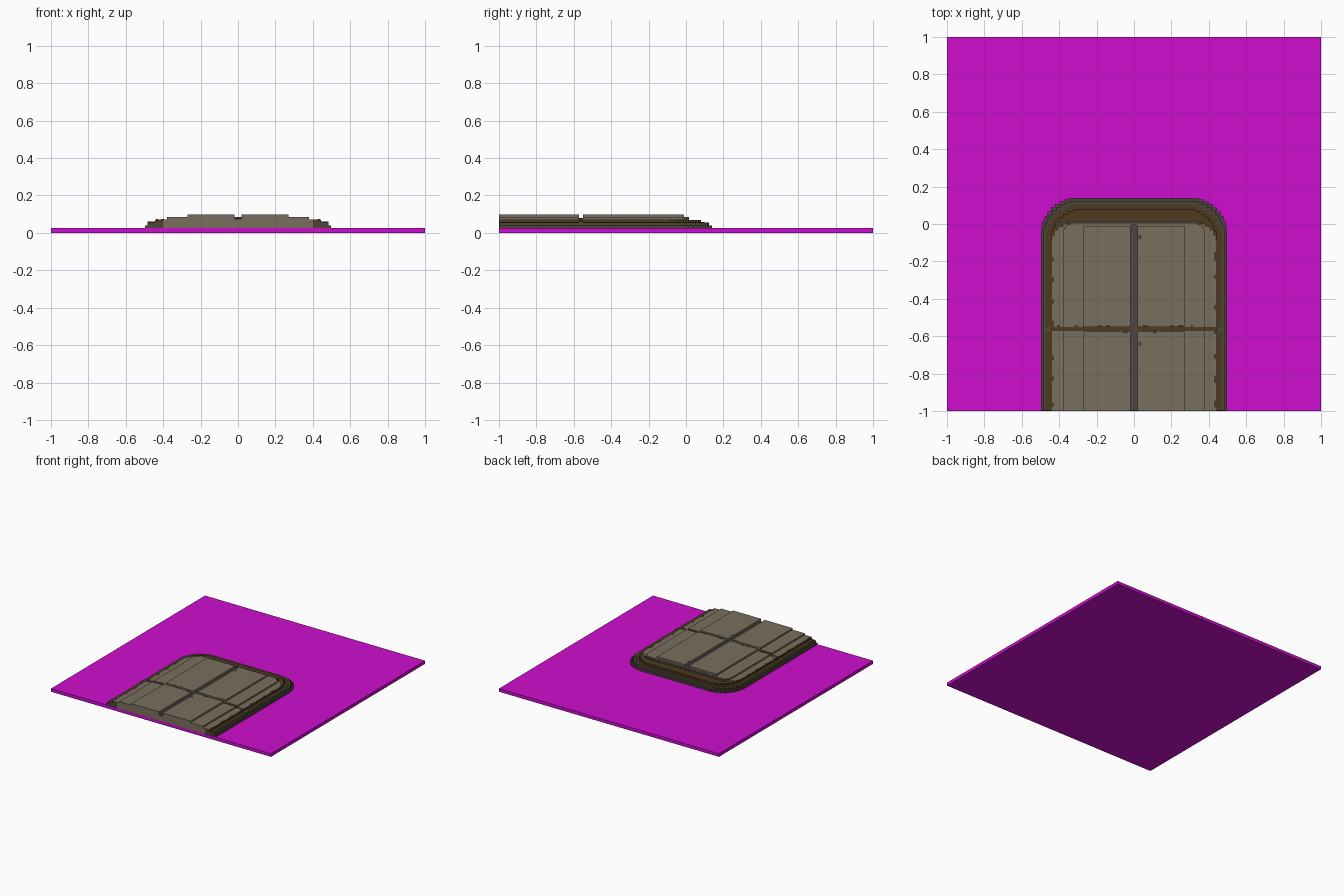
import bpy, bmesh, math, random

cube = bpy.data.objects.get("Cube")
if cube:
    bpy.data.objects.remove(cube, do_unlink=True)


def material(name, rgb):
    m = bpy.data.materials.new(name)
    m.diffuse_color = (*rgb, 1)
    m.use_nodes = True
    m.node_tree.nodes["Principled BSDF"].inputs["Base Color"].default_value = (*rgb, 1)
    return m


MAGENTA = material("magenta", (0.62, 0.004, 0.62))
STONE = material("warm grey stone", (0.19, 0.16, 0.112))
BROWN = material("rust brown", (0.078, 0.042, 0.013))
DARK = material("dark olive grey", (0.072, 0.060, 0.040))
SEAM = material("seam grey", (0.075, 0.064, 0.055))


def add_prism(bm, pts, z0, z1):
    """Extrude a flat outline from z0 to z1."""
    low = [bm.verts.new((x, y, z0)) for x, y in pts]
    high = [bm.verts.new((x, y, z1)) for x, y in pts]
    bm.faces.new(low)
    bm.faces.new(high)
    n = len(pts)
    for i in range(n):
        j = (i + 1) % n
        bm.faces.new((low[i], low[j], high[j], high[i]))


def finish(name, bm, mat):
    bmesh.ops.recalc_face_normals(bm, faces=bm.faces)
    me = bpy.data.meshes.new(name)
    bm.to_mesh(me)
    bm.free()
    me.materials.append(mat)
    ob = bpy.data.objects.new(name, me)
    bpy.context.collection.objects.link(ob)
    return ob


def stepped_corner(w, back, r, n):
    """Staircase quarter arc from the side edge to the back edge."""
    if r == 0:
        return [(w, back)]
    arc = [(w - r + r * math.cos(a), back - r + r * math.sin(a))
           for a in (math.pi / 2 * i / n for i in range(n + 1))]
    pts = [arc[0]]
    for p, q in zip(arc, arc[1:]):
        pts += [(q[0], p[1]), q]
    return pts


def slab(name, mat, z0, z1, w, front, back, r=0, n=8, inner=0):
    """Symmetric slab with stepped back corners; inner > 0 leaves a gap at x = 0."""
    bm = bmesh.new()
    side = [(w, front)] + stepped_corner(w, back, r, n)
    if inner:
        half = [(inner, front)] + side + [(inner, back)]
        add_prism(bm, half, z0, z1)
        add_prism(bm, [(-x, y) for x, y in half], z0, z1)
    else:
        add_prism(bm, side + [(-x, y) for x, y in reversed(side)], z0, z1)
    return finish(name, bm, mat)


# Ground plate
slab("ground_plate", MAGENTA, 0, 0.026, 1, -1, 1)

# Stepped border
F = -0.997
slab("border_outer_step", DARK, 0.026, 0.040, 0.497, F, 0.14, 0.18, 10)
slab("border_middle_step", DARK, 0.040, 0.055, 0.485, F, 0.122, 0.17, 10)
slab("border_rust_band", BROWN, 0.055, 0.058, 0.470, F, 0.100, 0.16, 8)
slab("border_inner_step", BROWN, 0.058, 0.070, 0.445, F, 0.080, 0.15, 8)

# Stone front end
slab("front_end_face", STONE, 0.026, 0.070, 0.40, -1, F)

# Seam floors between the stone panels
slab("centre_seam_floor", SEAM, 0.070, 0.080, 0.018, F, 0.0)
slab("back_seam_floor", SEAM, 0.070, 0.084, 0.36, 0.0, 0.016)
slab("cross_seam_floor", BROWN, 0.070, 0.078, 0.38, -0.575, -0.55, inner=0.018)
slab("cross_seam_ends", SEAM, 0.055, 0.060, 0.484, -0.575, -0.55, inner=0.44)

# Stone panels in three steps: (name, bottom, top, half width, back edge, corner)
tiers = [("lower", 0.070, 0.0725, 0.440, 0.002, 0.09),
         ("middle", 0.0725, 0.085, 0.380, 0.0, 0.04),
         ("upper", 0.085, 0.098, 0.270, -0.012, 0)]
for tier, z0, z1, w, back, r in tiers:
    slab(f"front_panels_{tier}", STONE, z0, z1, w, -1, -0.573, inner=0.018)
    slab(f"back_panels_{tier}", STONE, z0, z1, w, -0.552, back, r, 5, inner=0.018)


# Rust and grey specks along the panel edges
def box(bm, x, y, z, sx, sy):
    add_prism(bm, [(x - sx, y - sy), (x + sx, y - sy), (x + sx, y + sy), (x - sx, y + sy)],
              z - 0.001, z + 0.001)


random.seed(4)
rust, grey = bmesh.new(), bmesh.new()
for s in (-1, 1):
    for i in range(7):
        y = -0.95 + i * 0.13 + random.uniform(-0.03, 0.03)
        box(rust, s * 0.433, y, 0.0722, 0.006, random.uniform(0.008, 0.022))
    for i in range(6):
        x = s * (0.06 + i * 0.065 + random.uniform(-0.02, 0.02))
        z = 0.098 if abs(x) < 0.25 else 0.085 if abs(x) < 0.36 else 0.0725
        y = random.choice((-0.580, -0.546))
        box(rust if i % 2 else grey, x, y, z, random.uniform(0.008, 0.018), 0.005)
for y in (-0.07, -0.64):
    box(grey, 0.029, y, 0.098, 0.010, 0.010)
finish("rust_specks", rust, BROWN)
finish("grey_specks", grey, SEAM)
